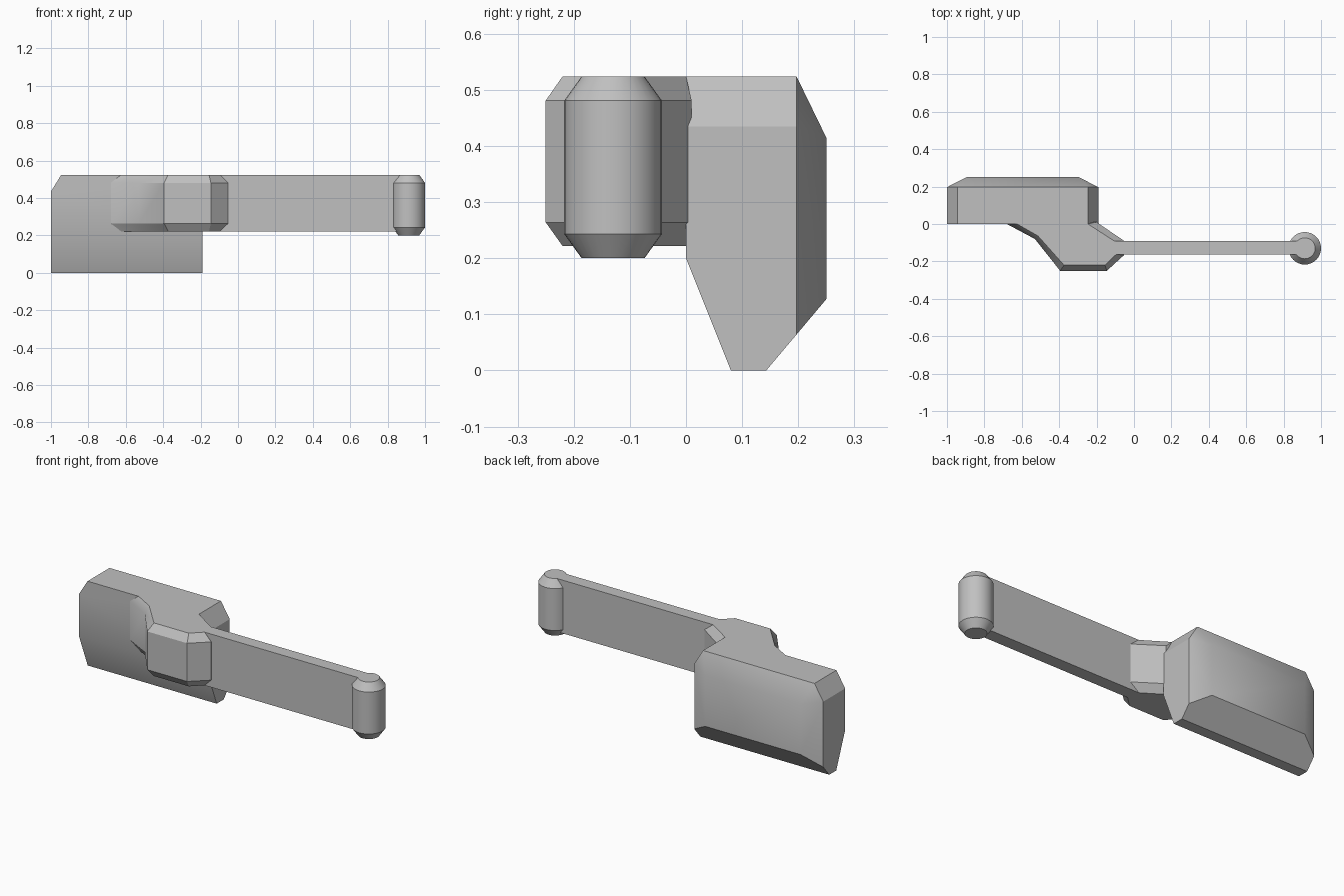
import bpy, bmesh, math

cube = bpy.data.objects.get("Cube")
if cube:
    bpy.data.objects.remove(cube, do_unlink=True)

TOP, BOTTOM = 0.524, 0.222

grey = bpy.data.materials.new("plain grey")
grey.use_nodes = True
colour = (0.53, 0.53, 0.53, 1)
grey.diffuse_color = colour
grey.node_tree.nodes["Principled BSDF"].inputs["Base Color"].default_value = colour


def finish(bm, name):
    """Turn a bmesh into a grey object, smooth over shallow edges."""
    bmesh.ops.recalc_face_normals(bm, faces=bm.faces)
    mesh = bpy.data.meshes.new(name)
    bm.to_mesh(mesh)
    bm.free()
    mesh.materials.append(grey)
    obj = bpy.data.objects.new(name, mesh)
    bpy.context.collection.objects.link(obj)
    bpy.ops.object.select_all(action='DESELECT')
    obj.select_set(True)
    bpy.context.view_layer.objects.active = obj
    bpy.ops.object.shade_smooth_by_angle(angle=math.radians(30))
    return obj


def loft(name, rings):
    """Skin a stack of (outline, height) rings and cap both ends."""
    bm = bmesh.new()
    loops = [[bm.verts.new((x, y, z)) for x, y in ring] for ring, z in rings]
    count = len(loops[0])
    for low, high in zip(loops, loops[1:]):
        for i in range(count):
            j = (i + 1) % count
            bm.faces.new((low[i], low[j], high[j], high[i]))
    bm.faces.new(loops[0])
    bm.faces.new(loops[-1])
    return finish(bm, name)


def circle(x, y, radius, sides=32):
    return [(x + radius * math.cos(math.tau * i / sides),
             y + radius * math.sin(math.tau * i / sides)) for i in range(sides)]


# Main block: convex hull of a half shape mirrored about its own middle
mid = -0.595
half_points = [  # half width, y, z
    (0.405, 0, 0.2), (0.405, 0, 0.435), (0.35, 0, TOP),
    (0.405, 0.08, 0), (0.405, 0.143, 0),
    (0.405, 0.197, 0.064), (0.405, 0.197, 0.435), (0.35, 0.197, TOP),
    (0.3, 0.25, 0.127), (0.3, 0.25, 0.415)]
bm = bmesh.new()
for w, y, z in half_points:
    for side in (-1, 1):
        bm.verts.new((mid + side * w, y, z))
bmesh.ops.convex_hull(bm, input=bm.verts)
bmesh.ops.dissolve_limit(bm, angle_limit=math.radians(1.5),
                         verts=bm.verts, edges=bm.edges)
finish(bm, "main_block")

# Angled bracket with chamfered top and bottom rims
outer = [(-0.68, 0), (-0.53, -0.08), (-0.395, -0.25), (-0.145, -0.25),
         (-0.053, -0.166), (-0.053, -0.09), (-0.2, 0.01)]
inner = [(-0.625, 0), (-0.513, -0.064), (-0.374, -0.22), (-0.155, -0.22),
         (-0.096, -0.163), (-0.107, -0.09), (-0.246, 0)]
loft("bracket", [(inner, BOTTOM), (outer, 0.264), (outer, 0.481), (inner, TOP)])

# Flat arm
arm = [(-0.12, -0.163), (0.88, -0.163), (0.88, -0.09), (-0.12, -0.09)]
loft("arm", [(arm, BOTTOM), (arm, TOP)])

# Round pin with tapered ends
pin_x, pin_y = 0.913, -0.13
wide, narrow = circle(pin_x, pin_y, 0.087), circle(pin_x, pin_y, 0.056)
loft("hinge_pin", [(narrow, 0.2), (wide, 0.243), (wide, 0.481), (narrow, TOP)])
